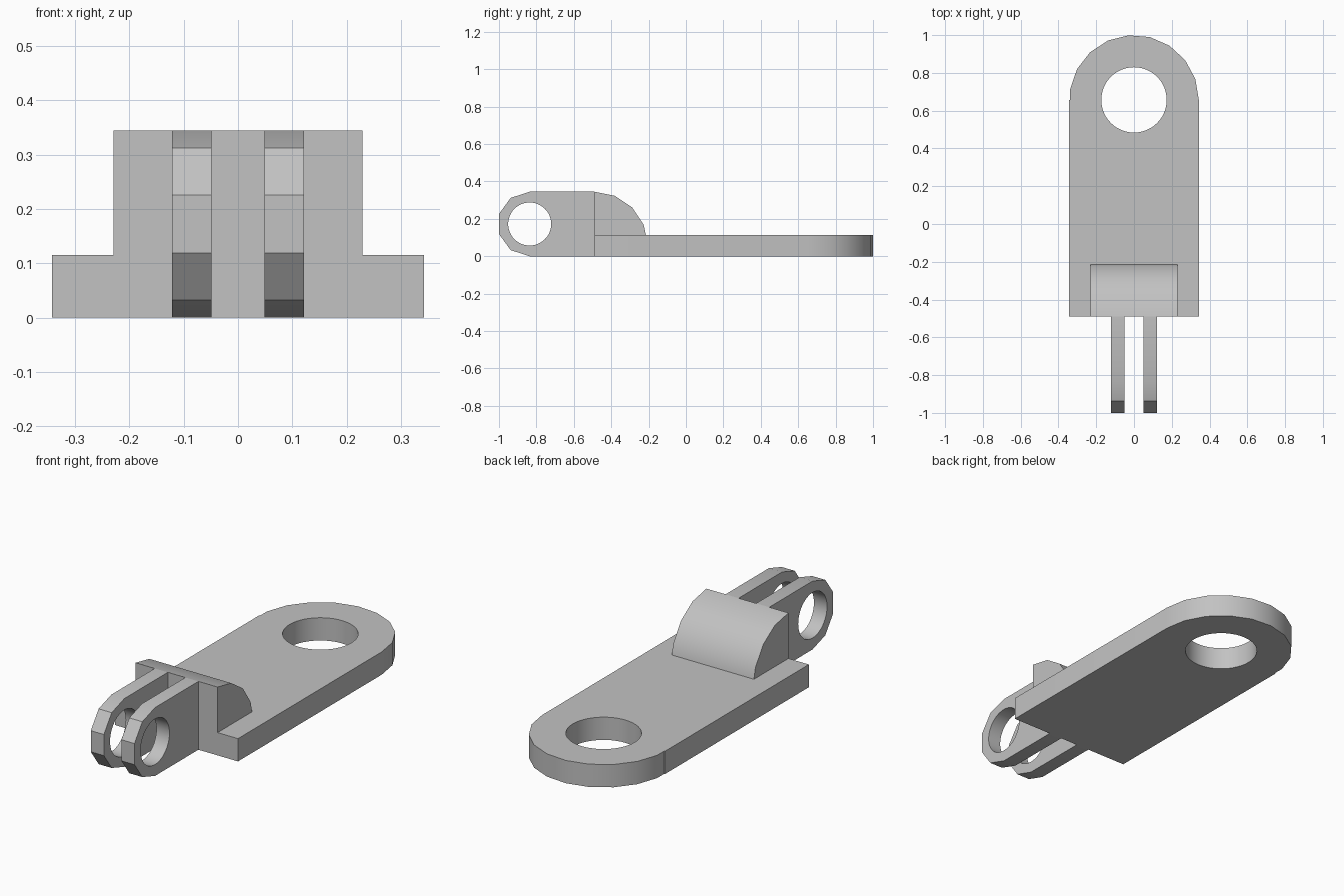
import bpy
import bmesh
from math import cos, sin, radians
from mathutils import Matrix

if "Cube" in bpy.data.objects:
    bpy.data.objects.remove(bpy.data.objects["Cube"])

grey = bpy.data.materials.new("light grey")
grey.use_nodes = True
grey.diffuse_color = (0.54, 0.54, 0.54, 1)
grey.node_tree.nodes["Principled BSDF"].inputs["Base Color"].default_value = grey.diffuse_color


def arc(cx, cy, r, start, step, count):
    """Points on a circle, angles in degrees."""
    return [(cx + r * cos(radians(start + step * i)),
             cy + r * sin(radians(start + step * i))) for i in range(count)]


def extrude(name, loops, depth, matrix):
    """Extrude a filled outline (with optional hole loops) from 0 to depth."""
    curve = bpy.data.curves.new(name, "CURVE")
    curve.dimensions = "2D"
    curve.fill_mode = "BOTH"
    curve.extrude = depth / 2
    for pts in loops:
        spline = curve.splines.new("POLY")
        spline.points.add(len(pts) - 1)
        for p, (x, y) in zip(spline.points, pts):
            p.co = (x, y, 0, 1)
        spline.use_cyclic_u = True
    temp = bpy.data.objects.new(name + "_outline", curve)
    mesh = bpy.data.meshes.new_from_object(temp)
    bpy.data.objects.remove(temp)
    mesh.name = name
    mesh.transform(matrix @ Matrix.Translation((0, 0, depth / 2)))

    bm = bmesh.new()
    bm.from_mesh(mesh)
    bmesh.ops.remove_doubles(bm, verts=bm.verts, dist=0.0005)
    bmesh.ops.recalc_face_normals(bm, faces=bm.faces)
    bm.to_mesh(mesh)
    bm.free()
    mesh.materials.clear()
    mesh.materials.append(grey)

    obj = bpy.data.objects.new(name, mesh)
    bpy.context.collection.objects.link(obj)
    bpy.ops.object.select_all(action="DESELECT")
    obj.select_set(True)
    bpy.context.view_layer.objects.active = obj
    bpy.ops.object.shade_smooth_by_angle(angle=radians(30))
    return obj


def side_frame(x):
    """Profile (y, z) extruded along +x, starting at x."""
    return Matrix(((0, 0, 1, x), (1, 0, 0, 0), (0, 1, 0, 0), (0, 0, 0, 1)))


FRONT = -0.49    # front face of the plate and block
TOP = 0.345      # top of the block and lugs
THICK = 0.115    # plate thickness
HALF = 0.343     # plate half width
EYE = 0.657      # centre of the round plate end

# Base plate: straight body, faceted round end and a round hole
step = 360 / 19
round_end = arc(0, EYE, HALF, 0, step, 10)
kink = (round_end[-1][0], EYE)
outline = [(-HALF, EYE), (-HALF, FRONT), (HALF, FRONT)] + round_end + [kink]
extrude("base_plate", [outline, arc(0, EYE, 0.173, 0, 7.5, 48)], THICK, Matrix())

# Block with a curved back, standing on the plate
curved = [(-0.215, THICK)] + arc(FRONT, 0.06, 0.285, 22.5, 22.5, 4)
extrude("curved_block", [curved + [(FRONT, THICK)]], 0.458, side_frame(-0.229))

# Pair of hinge lugs with faceted ends and round pin holes
R = TOP / 2
PIN = -0.836
lug = [(FRONT, 0), (FRONT, TOP)] + arc(PIN, R, R, 90, 36, 6)
for name, x in (("right_hinge_lug", -0.122), ("left_hinge_lug", 0.049)):
    extrude(name, [lug, arc(PIN, R, 0.115, 0, 7.5, 48)], 0.073, side_frame(x))
